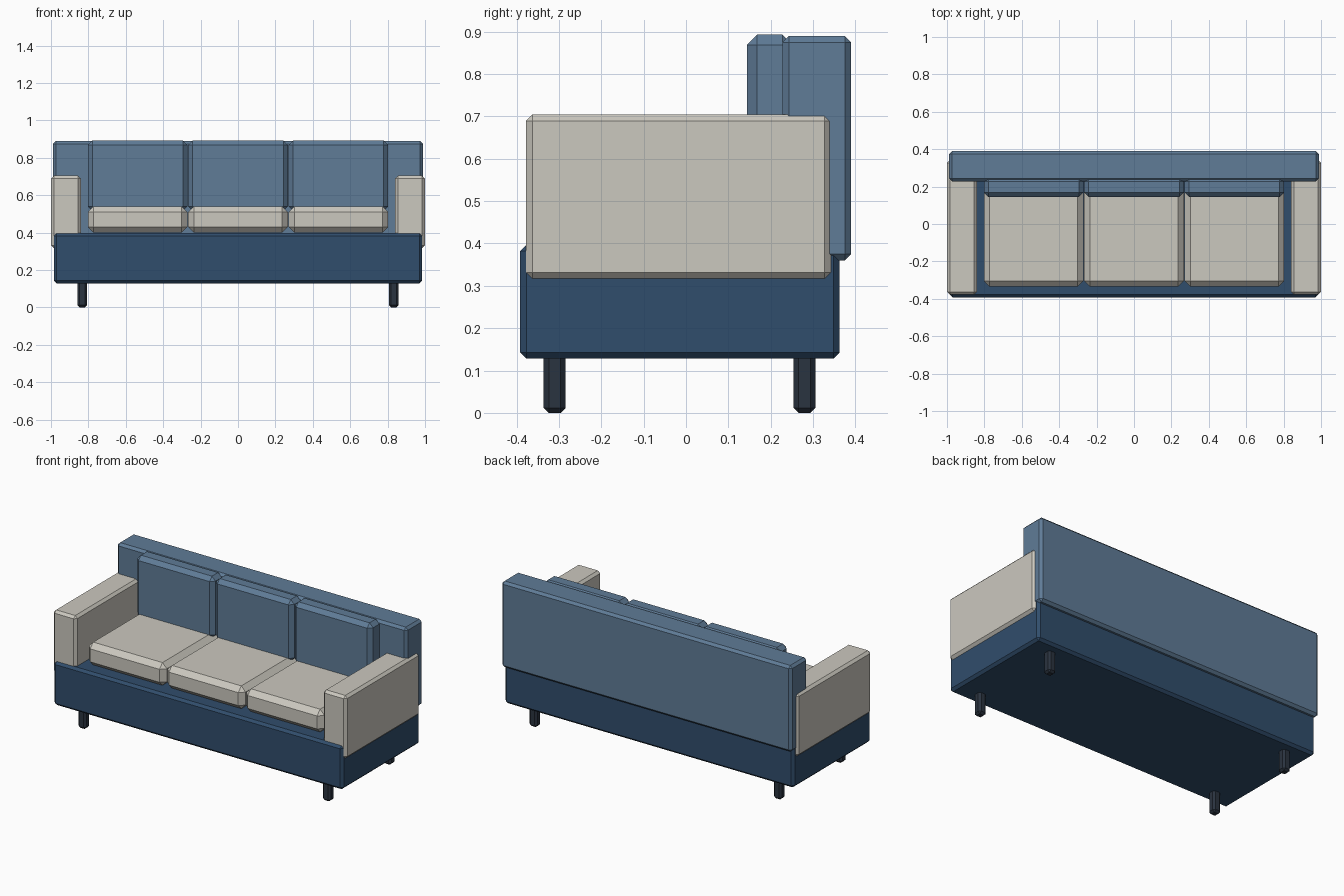
import bpy, bmesh

if "Cube" in bpy.data.objects:
    bpy.data.objects.remove(bpy.data.objects["Cube"])


def material(name, rgb):
    m = bpy.data.materials.new(name)
    m.diffuse_color = (*rgb, 1)
    m.use_nodes = True
    m.node_tree.nodes["Principled BSDF"].inputs["Base Color"].default_value = m.diffuse_color
    return m


NAVY = material("navy_fabric", (0.03, 0.075, 0.15))
BLUE = material("blue_fabric", (0.115, 0.2, 0.31))
CREAM = material("cream_fabric", (0.6, 0.58, 0.52))
DARK = material("dark_wood", (0.023, 0.033, 0.05))


def block(name, xs, ys, zs, chamfer, mat):
    """Box between the given limits with flat chamfered edges."""
    bm = bmesh.new()
    bmesh.ops.create_cube(bm, size=1)
    for v in bm.verts:
        for i, (lo, hi) in enumerate((xs, ys, zs)):
            v.co[i] = lo if v.co[i] < 0 else hi
    bmesh.ops.bevel(bm, geom=bm.edges[:], offset=chamfer, segments=1,
                    affect='EDGES', profile=0.5)
    me = bpy.data.meshes.new(name)
    bm.to_mesh(me)
    bm.free()
    me.materials.append(mat)
    ob = bpy.data.objects.new(name, me)
    bpy.context.collection.objects.link(ob)
    return ob


# Base and backrest
block("base", (-0.985, 0.985), (-0.392, 0.363), (0.128, 0.397), 0.015, NAVY)
block("backrest", (-0.988, 0.988), (0.228, 0.39), (0.36, 0.89), 0.015, BLUE)

# Arms and legs, mirrored left and right
for side, s in (("left", -1), ("right", 1)):
    block(f"{side}_arm", sorted((s * 0.84, s * 1.0)), (-0.378, 0.342),
          (0.317, 0.704), 0.015, CREAM)
    for end, y in (("front", -0.31), ("back", 0.28)):
        x = s * 0.833
        block(f"{end}_{side}_leg", (x - 0.026, x + 0.026), (y - 0.026, y + 0.026),
              (0, 0.15), 0.012, DARK)

# Three seat cushions and three back cushions
for i, place in enumerate(("left", "middle", "right")):
    x = (i - 1) * 0.537
    span = (x - 0.266, x + 0.266)
    block(f"{place}_seat_cushion", span, (-0.335, 0.225), (0.4, 0.54), 0.03, CREAM)
    block(f"{place}_back_cushion", span, (0.144, 0.252), (0.515, 0.893), 0.024, BLUE)
